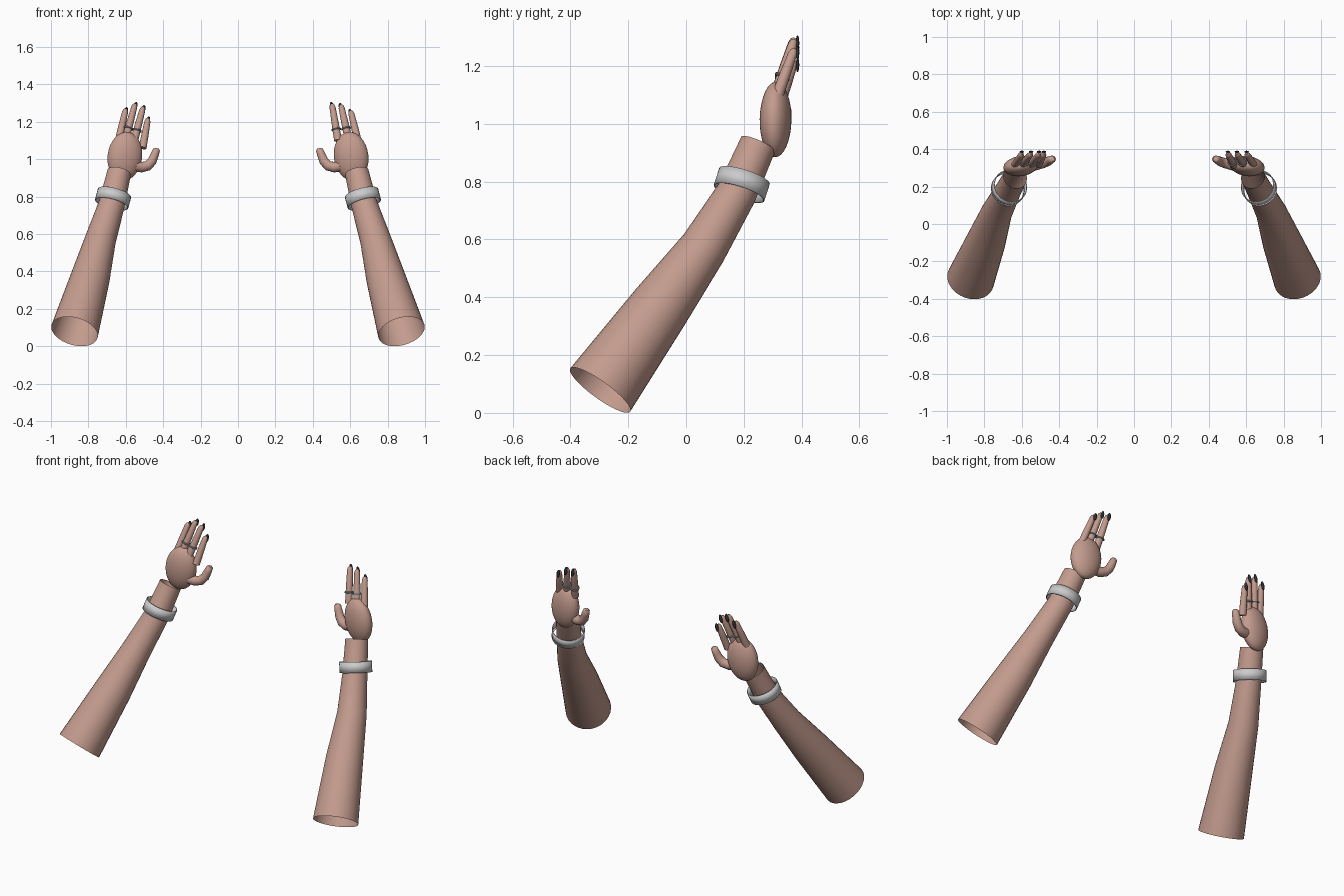
import bpy, bmesh, math
from mathutils import Vector, Matrix

if "Cube" in bpy.data.objects:
    bpy.data.objects.remove(bpy.data.objects["Cube"])


def material(name, rgb):
    m = bpy.data.materials.new(name)
    m.diffuse_color = (*rgb, 1)
    m.use_nodes = True
    m.node_tree.nodes["Principled BSDF"].inputs["Base Color"].default_value = m.diffuse_color
    return m


SKIN = material("skin", (0.55, 0.33, 0.27))
NAIL = material("nail_dark", (0.03, 0.03, 0.035))
STEEL = material("steel", (0.28, 0.33, 0.37))


def finish(name, bm, mat=None):
    bmesh.ops.recalc_face_normals(bm, faces=bm.faces)
    me = bpy.data.meshes.new(name)
    bm.to_mesh(me)
    bm.free()
    ob = bpy.data.objects.new(name, me)
    bpy.context.collection.objects.link(ob)
    if mat:
        me.materials.append(mat)
    bpy.ops.object.select_all(action='DESELECT')
    ob.select_set(True)
    bpy.context.view_layer.objects.active = ob
    bpy.ops.object.shade_smooth_by_angle(angle=math.radians(40))
    return ob


def tube(name, pts, radii, sides, mat=None, cap=False):
    """Swept round tube through a few points."""
    pts = [Vector(p) for p in pts]
    bm = bmesh.new()
    rings = []
    for i, (p, r) in enumerate(zip(pts, radii)):
        t = (pts[min(i + 1, len(pts) - 1)] - pts[max(i - 1, 0)]).normalized()
        u = Vector((0, 1, 0)).cross(t).normalized()
        v = t.cross(u)
        rings.append([bm.verts.new(p + r * (math.cos(a) * u + math.sin(a) * v))
                      for a in (2 * math.pi * k / sides for k in range(sides))])
    for a, b in zip(rings, rings[1:]):
        for k in range(sides):
            j = (k + 1) % sides
            bm.faces.new((a[k], a[j], b[j], b[k]))
    if cap:
        bm.faces.new(rings[0])
        bm.faces.new(rings[-1])
    return finish(name, bm, mat)


def ellipsoid(name, loc, size, rot, mat, seg=32):
    bm = bmesh.new()
    bmesh.ops.create_uvsphere(bm, u_segments=seg, v_segments=seg // 2, radius=1)
    m = Matrix.Translation(loc) @ rot @ Matrix.Diagonal((*size, 1))
    bmesh.ops.transform(bm, matrix=m, verts=bm.verts)
    return finish(name, bm, mat)


def finger_ring(name, loc, axis, r):
    bpy.ops.mesh.primitive_torus_add(major_radius=r, minor_radius=0.005,
                                     major_segments=20, minor_segments=8, location=loc,
                                     rotation=axis.to_track_quat('Z', 'Y').to_euler())
    ob = bpy.context.object
    ob.name = name
    ob.data.materials.append(STEEL)
    bpy.ops.object.shade_smooth_by_angle()


# finger base and tip (x, y, z) for the +x side, outer finger first
FINGERS = {
    -1: [((.64, .31, 1.09), (.60, .375, 1.27)), ((.60, .315, 1.11), (.55, .375, 1.297)),
         ((.555, .315, 1.10), (.507, .375, 1.28)), ((.51, .32, 1.06), (.481, .375, 1.22))],
    1: [((.645, .31, 1.08), (.602, .375, 1.26)), ((.59, .315, 1.11), (.55, .375, 1.292)),
        ((.535, .315, 1.10), (.502, .375, 1.297))],
}

for side, label in ((-1, "left"), (1, "right")):
    def sx(p):
        return Vector((p[0] * side, p[1], p[2]))

    # open-ended forearm sleeve of skin
    arm = [(.874, -.297, .079), (.79, -.09, .365), (.735, .06, .57),
           (.675, .175, .76), (.635, .25, .93)]
    tube(label + "_forearm", [sx(p) for p in arm],
         (.128, .105, .083, .07, .064), 32, SKIN)

    # wrist band
    c, ax = sx((.668, .193, .79)), sx((-.25, .3, .93)).normalized()
    band = tube(label + "_wrist_band", [c - ax * .031, c + ax * .031], (.092, .092), 32)
    thick = band.modifiers.new("thickness", 'SOLIDIFY')
    thick.thickness = 0.005

    # palm
    rot = (Matrix.Rotation(math.radians(-8 * side), 4, 'Z')
           @ Matrix.Rotation(math.radians(-8 * side), 4, 'Y'))
    ellipsoid(label + "_palm", sx((.605, .31, 1.015)), (.093, .054, .131), rot, SKIN)

    # fingers with dark nails, rings on two of them
    for i, (b, t) in enumerate(FINGERS[side]):
        b, t = sx(b), sx(t)
        d = (t - b).normalized()
        tube(f"{label}_finger_{i}", [b, b.lerp(t, .5), t - d * .02, t - d * .006, t],
             (.021, .019, .016, .012, .005), 16, SKIN, True)
        nail_rot = Matrix.Rotation(math.atan2(d.x, d.z), 4, 'Y')
        ellipsoid(f"{label}_nail_{i}", t + Vector((0, .011, -.016)),
                  (.011, .006, .026), nail_rot, NAIL, 16)
        if i in (1, 2):
            finger_ring(f"{label}_ring_{i}", b.lerp(t, .3), d, .022)

    # curved thumb
    thumb = [(.55, .31, .965), (.515, .318, .957), (.482, .327, .965),
             (.459, .335, .99), (.445, .343, 1.025), (.436, .347, 1.05), (.435, .348, 1.057)]
    tube(label + "_thumb", [sx(p) for p in thumb],
         (.03, .028, .027, .025, .022, .019, .012), 16, SKIN, True)
